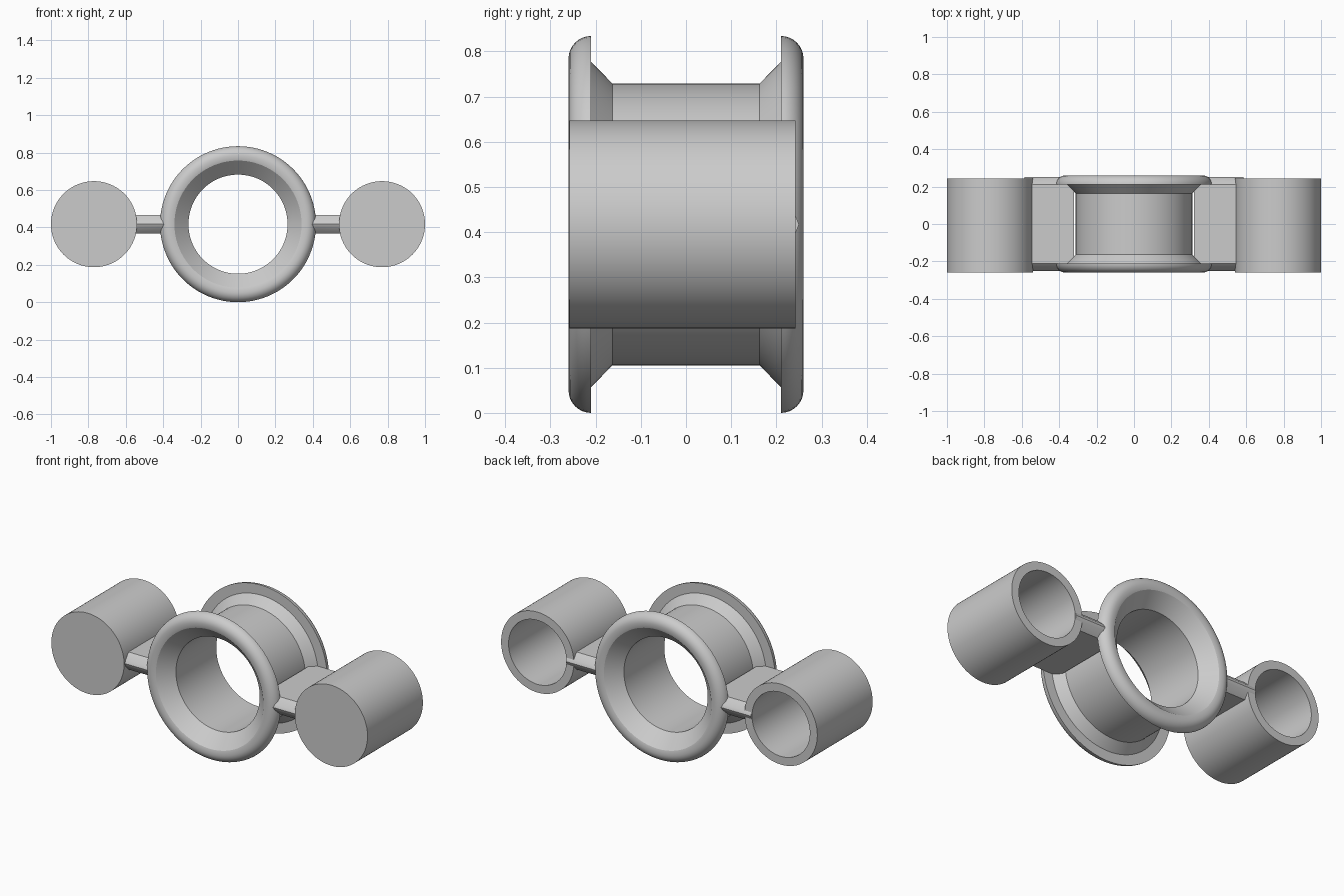
import bpy, bmesh, math

if "Cube" in bpy.data.objects:
    bpy.data.objects.remove(bpy.data.objects["Cube"])

MID_Z = 0.417      # height of the common axis
WALL = 0.047
grey = bpy.data.materials.new("light_grey")
grey.diffuse_color = (0.6, 0.6, 0.6, 1)
grey.use_nodes = True
grey.node_tree.nodes["Principled BSDF"].inputs["Base Color"].default_value = grey.diffuse_color


def finish(name, bm, angle=25):
    bmesh.ops.recalc_face_normals(bm, faces=bm.faces)
    mesh = bpy.data.meshes.new(name)
    bm.to_mesh(mesh)
    bm.free()
    mesh.materials.append(grey)
    ob = bpy.data.objects.new(name, mesh)
    bpy.context.collection.objects.link(ob)
    bpy.ops.object.select_all(action='DESELECT')
    ob.select_set(True)
    bpy.context.view_layer.objects.active = ob
    bpy.ops.object.shade_smooth_by_angle(angle=math.radians(angle))
    return ob


def lathe(name, profile, cx, closed, n=96):
    """Spin (radius, y) points around the y axis through (cx, MID_Z)."""
    bm = bmesh.new()
    rings = []
    for r, y in profile:
        if r == 0:
            rings.append([bm.verts.new((cx, y, MID_Z))] * n)
        else:
            rings.append([bm.verts.new((cx + r * math.cos(2 * math.pi * i / n), y,
                                        MID_Z + r * math.sin(2 * math.pi * i / n)))
                          for i in range(n)])
    pairs = list(zip(rings, rings[1:])) + ([(rings[-1], rings[0])] if closed else [])
    for a, b in pairs:
        for i in range(n):
            j = (i + 1) % n
            bm.faces.new(dict.fromkeys((a[i], a[j], b[j], b[i])))
    return finish(name, bm)


# Central spool: hub, flared cones and rounded lips, mirrored front to back
lip = [(0.367 + 0.05 * math.cos(t), 0.21 + 0.05 * math.sin(t))
       for t in (math.pi / 2 * k / 8 for k in range(9))]
half = [(0.312, 0.163), (0.36, 0.21)] + lip + [(0.35, 0.259), (0.34, 0.256), (0.265, 0.182)]
lathe("spool", half + [(r, -y) for r, y in reversed(half)], 0, True)

# Side cups (closed front, open back) and the webs joining them to the spool
section = [(-0.21, 0.05), (-0.243, 0.018), (-0.25, 0), (-0.243, -0.018), (-0.21, -0.05)]
section += [(-y, -z) for y, z in section]
for side, label in ((-1, "left"), (1, "right")):
    cup = [(0, -0.258), (0.23, -0.258), (0.23, 0.242), (0.23 - WALL, 0.242),
           (0.23 - WALL, -0.258 + WALL), (0, -0.258 + WALL)]
    lathe(label + "_cup", cup, side * 0.77, False)

    bm = bmesh.new()
    inner = [bm.verts.new((side * (0.29 + max(0, abs(y) - 0.18)), y, MID_Z + z))
             for y, z in section]
    outer = [bm.verts.new((side * 0.585, y, MID_Z + z)) for y, z in section]
    for i in range(len(section)):
        j = (i + 1) % len(section)
        bm.faces.new((inner[i], inner[j], outer[j], outer[i]))
    bm.faces.new(inner)
    bm.faces.new(outer)
    finish(label + "_web", bm)
